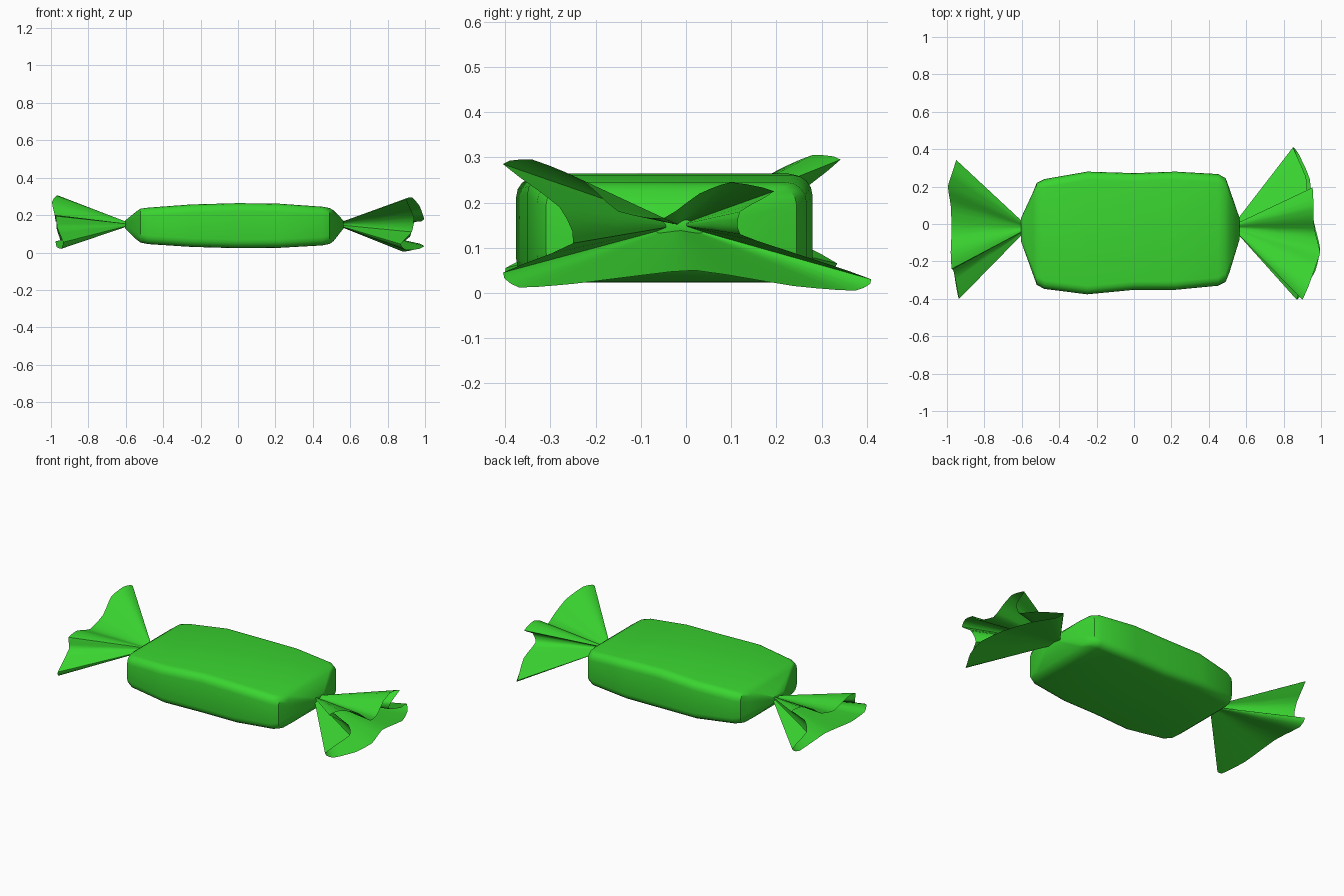
import bpy, bmesh, math
from mathutils import Vector

green = bpy.data.materials.new("wrapper green")
green.diffuse_color = (0.042, 0.66, 0.03, 1)


def loft(name, rings, caps, angle):
    """Skin a list of closed point rings that all have the same count."""
    bm = bmesh.new()
    vr = [[bm.verts.new(p) for p in ring] for ring in rings]
    n = len(vr[0])
    for a, b in zip(vr, vr[1:]):
        for i in range(n):
            j = (i + 1) % n
            bm.faces.new((a[i], a[j], b[j], b[i]))
    if caps:
        bm.faces.new(vr[0])
        bm.faces.new(vr[-1])
    bmesh.ops.recalc_face_normals(bm, faces=bm.faces)
    me = bpy.data.meshes.new(name)
    bm.to_mesh(me)
    bm.free()
    me.materials.append(green)
    ob = bpy.data.objects.new(name, me)
    bpy.context.collection.objects.link(ob)
    bpy.context.view_layer.objects.active = ob
    ob.select_set(True)
    bpy.ops.object.shade_smooth_by_angle(angle=math.radians(angle))
    ob.select_set(False)


def rounded_section(x, y0, y1, z0, z1):
    """Rounded rectangle across the sweet at position x."""
    r = min(0.045, (y1 - y0) * 0.3, (z1 - z0) * 0.3)
    pts = []
    for k, (cy, cz) in enumerate([(y1 - r, z1 - r), (y0 + r, z1 - r),
                                  (y0 + r, z0 + r), (y1 - r, z0 + r)]):
        for s in range(5):
            a = math.radians(90 * k + 22.5 * s)
            pts.append((x, cy + r * math.cos(a), cz + r * math.sin(a)))
    return pts


# Wrapped body: x, y range, z range
stations = [
    (-0.605, -0.09, 0.03, 0.13, 0.17),
    (-0.54, -0.27, 0.17, 0.067, 0.222),
    (-0.52, -0.325, 0.22, 0.053, 0.235),
    (-0.48, -0.347, 0.24, 0.045, 0.240),
    (-0.25, -0.376, 0.28, 0.03, 0.257),
    (0.0, -0.352, 0.272, 0.023, 0.264),
    (0.22, -0.352, 0.28, 0.025, 0.261),
    (0.45, -0.33, 0.267, 0.038, 0.245),
    (0.49, -0.31, 0.245, 0.046, 0.238),
    (0.51, -0.26, 0.19, 0.06, 0.226),
    (0.565, -0.08, 0.03, 0.13, 0.17),
]
loft("sweet_body", [rounded_section(*s) for s in stations], True, 40)


def twisted_end(name, neck, rim):
    """Pleated fan spreading from the pinched neck to a wavy rim."""
    rim = [Vector(p) for p in rim]
    n = len(rim)
    fine = []
    for i in range(n):                       # soften the rim with a spline
        a, b, c, d = (rim[(i + k) % n] for k in (-1, 0, 1, 2))
        for t in (0, 0.33, 0.67):
            sp = 0.5 * (2 * b + (c - a) * t + (2 * a - 5 * b + 4 * c - d) * t * t
                        + (3 * b - a - 3 * c + d) * t ** 3)
            fine.append(sp * 0.5 + b.lerp(c, t) * 0.5)
    neck = Vector(neck)
    root = []
    for p in fine:
        q = neck + (p - neck) * 0.1
        q.x = neck.x
        root.append(q)
    rings = [[a.lerp(b, t) for a, b in zip(root, fine)] for t in (0, 0.5, 1)]
    loft(name, rings, False, 50)


# Right twist: lower sheet, left fold, upper wave, right fold
twisted_end("right_twist", (0.555, -0.015, 0.15), [
    (0.85, 0.41, 0.03), (0.88, 0.375, 0.005), (0.94, 0.24, 0.015),
    (0.96, 0.02, 0.05), (0.995, -0.13, 0.035), (0.97, -0.25, 0.02),
    (0.90, -0.37, 0.012), (0.87, -0.405, 0.045), (0.93, -0.25, 0.11),
    (0.94, -0.28, 0.19), (0.90, -0.405, 0.285), (0.93, -0.34, 0.295),
    (0.97, -0.23, 0.25), (0.995, -0.15, 0.18), (0.97, -0.05, 0.165),
    (0.96, 0.03, 0.22), (0.96, 0.10, 0.245), (0.955, 0.195, 0.225),
    (0.95, 0.12, 0.18), (0.93, 0.12, 0.13), (0.92, 0.25, 0.085)])

# Left twist: upper wave, front fold, lower sheet, back fold
twisted_end("left_twist", (-0.60, -0.02, 0.15), [
    (-0.95, 0.342, 0.295), (-0.97, 0.28, 0.305), (-0.995, 0.20, 0.27),
    (-0.98, 0.10, 0.20), (-0.975, -0.03, 0.165), (-0.98, -0.15, 0.20),
    (-0.975, -0.24, 0.195), (-0.965, -0.25, 0.13), (-0.935, -0.40, 0.055),
    (-0.945, -0.37, 0.02), (-0.97, -0.20, 0.03), (-0.975, 0.05, 0.06),
    (-0.96, 0.28, 0.035), (-0.95, 0.335, 0.065), (-0.97, 0.22, 0.13),
    (-0.97, 0.24, 0.21)])
